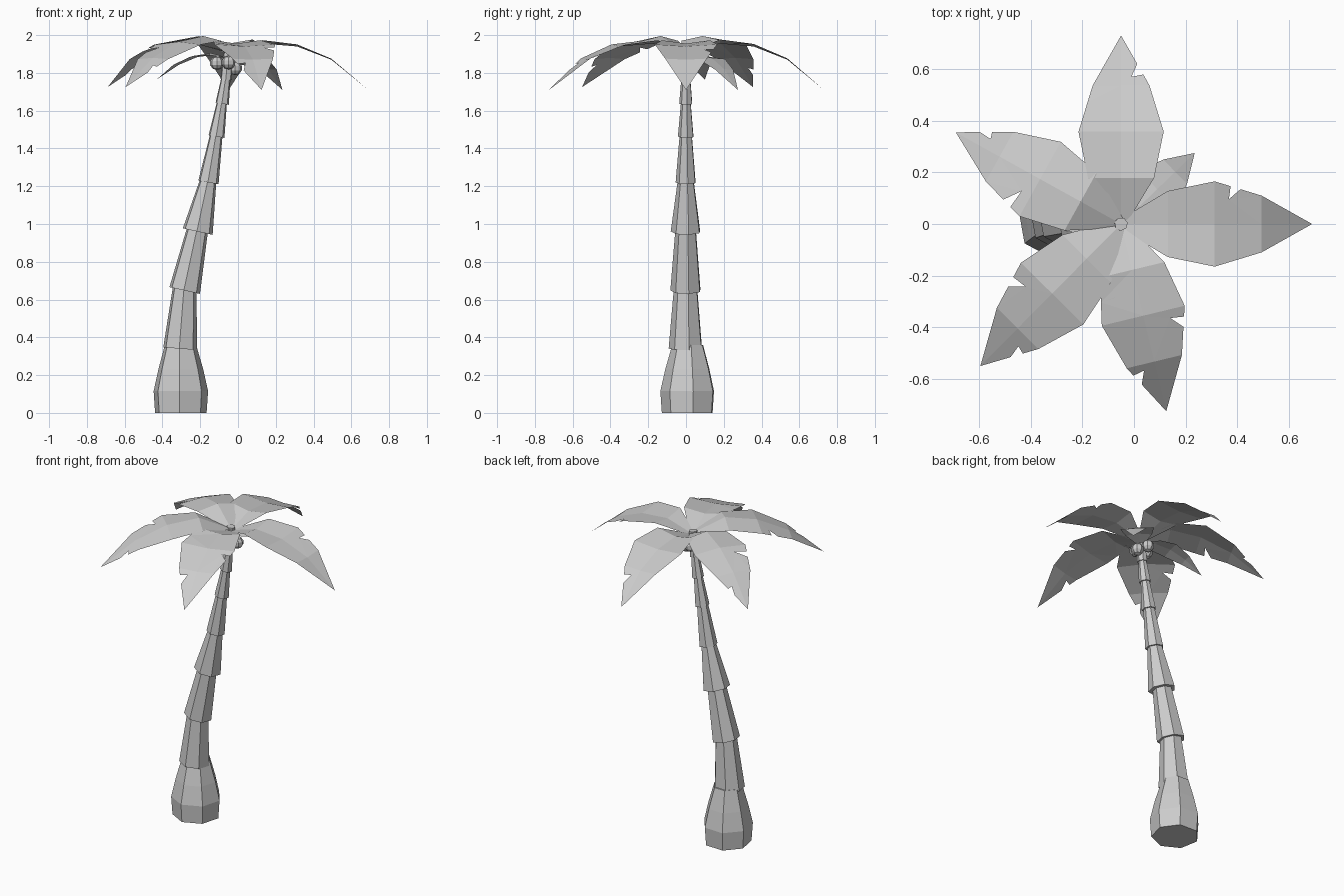
import bpy, bmesh, math
from mathutils import Vector

if "Cube" in bpy.data.objects:
    bpy.data.objects.remove(bpy.data.objects["Cube"])

SIDES, PHASE = 7, math.radians(216)


def make_object(name, bm):
    bmesh.ops.recalc_face_normals(bm, faces=bm.faces[:])
    mesh = bpy.data.meshes.new(name)
    bm.to_mesh(mesh)
    bm.free()
    ob = bpy.data.objects.new(name, mesh)
    bpy.context.collection.objects.link(ob)
    return ob


def trunk_piece(name, rings, slope=0.0, cy=0.0):
    """Loft seven-sided rings (x, z, radius), tilted to follow the lean."""
    bm = bmesh.new()
    loops = []
    for x, z, r in rings:
        loop = []
        for k in range(SIDES):
            a = PHASE + k * math.tau / SIDES
            c, s = r * math.cos(a), r * math.sin(a)
            loop.append(bm.verts.new((x + c, cy + s, z - c * slope)))
        loops.append(loop)
    for lo, hi in zip(loops, loops[1:]):
        for k in range(SIDES):
            j = (k + 1) % SIDES
            bm.faces.new((lo[k], lo[j], hi[j], hi[k]))
    bm.faces.new(loops[0][::-1])
    bm.faces.new(loops[-1])
    return make_object(name, bm)


# Swollen trunk foot
trunk_piece("trunk_foot", [(-.304, 0, .14), (-.304, .115, .148),
                           (-.304, .23, .122), (-.305, .36, .085)], cy=.012)

# Stacked, tapering trunk segments: x, z, bottom radius, top radius
joints = [(-.307, .34, .092, .064), (-.283, .648, .083, .056),
          (-.214, .96, .081, .043), (-.157, 1.22, .055, .033),
          (-.114, 1.463, .043, .026), (-.084, 1.637, .036, .024),
          (-.063, 1.765, .031, .026), (-.05, 1.91, 0, 0)]
for i, (a, b) in enumerate(zip(joints, joints[1:])):
    slope = (b[0] - a[0]) / (b[1] - a[1])
    trunk_piece(f"trunk_segment_{i + 1}",
                [(a[0], a[1], a[2]), (b[0], b[1] + .015, a[3])], slope)

# Coconuts under the crown
for i, p in enumerate([(-.112, -.02, 1.852), (-.05, -.045, 1.855),
                       (-.015, .015, 1.825), (-.065, .05, 1.85)]):
    bpy.ops.mesh.primitive_uv_sphere_add(segments=8, ring_count=5,
                                         radius=.037, location=p)
    bpy.context.object.name = f"coconut_{i + 1}"


def leaf(name, tip, heights, width, fold, notches):
    """Folded leaf blade; notches are (side, band, position, depth)."""
    bm = bmesh.new()
    start = Vector((-.05, 0, 0))
    axis = Vector((tip[0], tip[1], 0)) - start
    left = Vector((-axis.y, axis.x, 0)).normalized()
    stations = [0, .245, .49, .735, 1]
    halves = [.02, .128, .165, .11, 0]
    folds = [0, fold, fold * .6, fold * .3, 0]
    rib, edges = [], {1: [], -1: []}
    for t, h, f, z in zip(stations, halves, folds, heights):
        p = start + axis * t + Vector((0, 0, z))
        rib.append(bm.verts.new(p))
        for s in (1, -1):
            edges[s].append(bm.verts.new(p + left * s * h * width + Vector((0, 0, f)))
                            if h else rib[-1])
    cuts = {(s, band): (u, d) for s, band, u, d in notches}
    for s in (1, -1):
        for i in range(4):
            a, b = edges[s][i], edges[s][i + 1]
            outline = [rib[i], a]
            if (s, i) in cuts:
                u, d = cuts[s, i]
                mid = rib[i].co.lerp(rib[i + 1].co, u - .15)
                rim = a.co.lerp(b.co, u - .1)
                for q in (a.co.lerp(b.co, u - .08),
                          rim.lerp(mid, d),
                          a.co.lerp(b.co, u + .13)):
                    outline.append(bm.verts.new(q))
            outline.append(b)
            if b is not rib[i + 1]:
                outline.append(rib[i + 1])
            bm.faces.new(outline if s < 0 else outline[::-1])
    bmesh.ops.triangulate(bm, faces=[f for f in bm.faces if len(f.verts) > 4])
    make_object(name, bm)


# Five large leaves
big = (1.90, 1.955, 1.94, 1.87, 1.71)
high = (1.91, 1.995, 1.965, 1.88, 1.725)
leaf("leaf_right", (.69, 0), big, 1, .018, [(1, 2, .42, .35)])
leaf("leaf_back", (-.05, .73), big, 1, .022, [(1, 2, .5, .5), (-1, 3, .3, .55)])
leaf("leaf_back_left", (-.69, .355), high, 1, -.025,
     [(1, 2, .35, .5), (-1, 3, .45, .4)])
leaf("leaf_front_left", (-.595, -.55), high, 1.03, -.025,
     [(-1, 2, .4, .4), (1, 3, .35, .4)])
leaf("leaf_front", (.125, -.725), big, 1, .018,
     [(-1, 1, .6, .4), (1, 2, .3, .35), (-1, 3, .25, .5)])

# Two small lower leaves
leaf("small_leaf_back_right", (.235, .275), (1.87, 1.895, 1.88, 1.82, 1.71),
     .6, -.01, [])
leaf("small_leaf_left", (-.43, .1), (1.88, 1.905, 1.89, 1.845, 1.765),
     .5, -.01, [])
